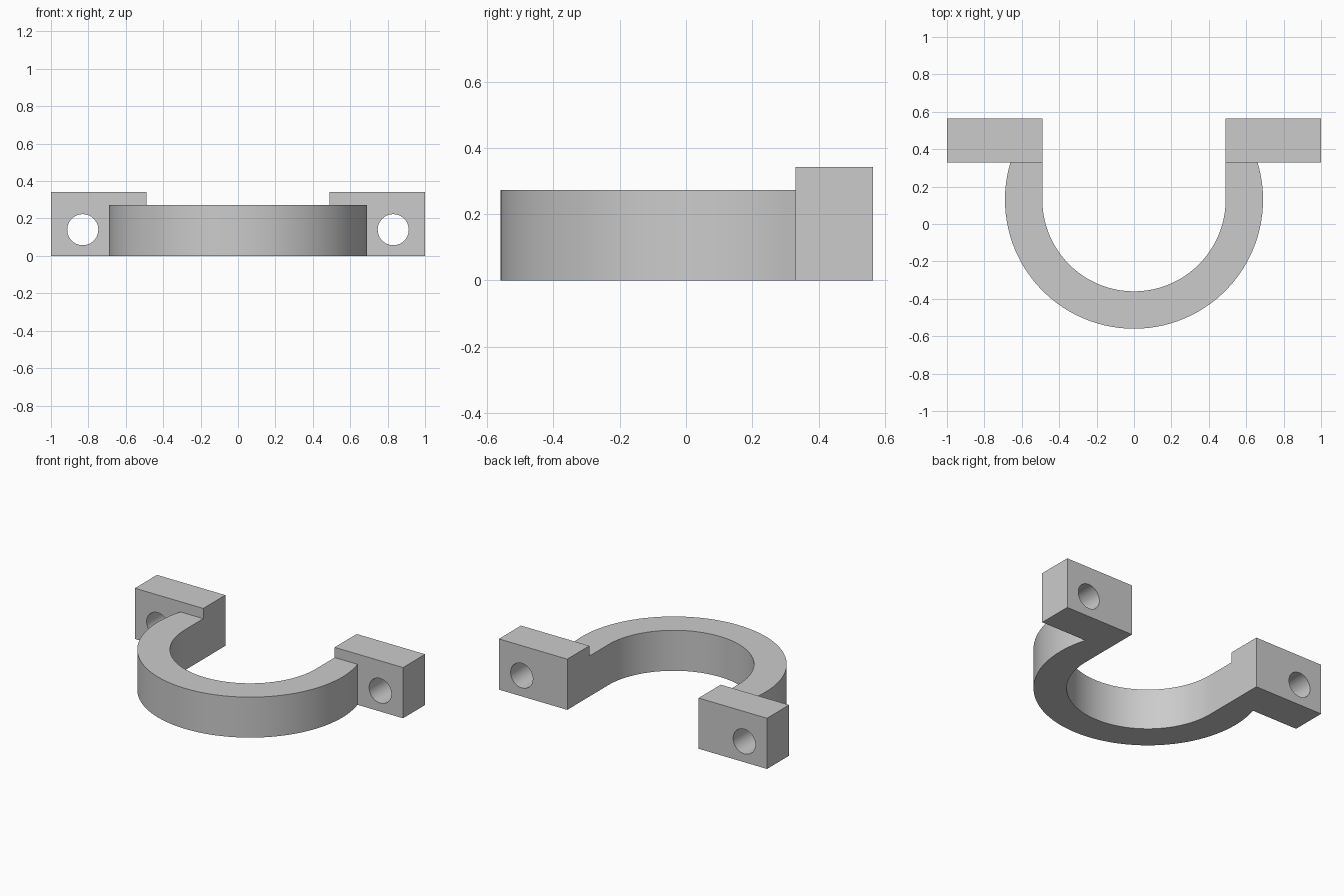
import bpy
import bmesh
from math import asin, cos, sin, pi, radians

cube = bpy.data.objects.get("Cube")
if cube:
    bpy.data.objects.remove(cube, do_unlink=True)

# Main sizes
INNER, OUTER = 0.49, 0.69
CENTRE_Y = 0.13
LUG_FRONT, LUG_BACK = 0.33, 0.565
BAND_HEIGHT, LUG_HEIGHT = 0.273, 0.342
HOLE_X, HOLE_Z, HOLE_RADIUS = 0.83, 0.14, 0.083
SEGMENTS = 64

grey = bpy.data.materials.new("plain grey")
grey.use_nodes = True
colour = (0.6, 0.6, 0.6, 1)
grey.diffuse_color = colour
grey.node_tree.nodes["Principled BSDF"].inputs["Base Color"].default_value = colour


def make_object(name, bm):
    bmesh.ops.recalc_face_normals(bm, faces=bm.faces)
    mesh = bpy.data.meshes.new(name)
    bm.to_mesh(mesh)
    bm.free()
    mesh.materials.append(grey)
    obj = bpy.data.objects.new(name, mesh)
    bpy.context.collection.objects.link(obj)
    return obj


def extrude_profile(name, points, height):
    bm = bmesh.new()
    face = bm.faces.new([bm.verts.new((x, y, 0)) for x, y in points])
    result = bmesh.ops.extrude_face_region(bm, geom=[face])
    top = [v for v in result["geom"] if isinstance(v, bmesh.types.BMVert)]
    bmesh.ops.translate(bm, verts=top, vec=(0, 0, height))
    return make_object(name, bm)


def arc(radius, start, end):
    angles = [start + (end - start) * i / SEGMENTS for i in range(SEGMENTS + 1)]
    return [(radius * cos(a), CENTRE_Y + radius * sin(a)) for a in angles]


def apply_boolean(obj, other, operation):
    mod = obj.modifiers.new(operation.lower(), 'BOOLEAN')
    mod.operation = operation
    mod.solver = 'EXACT'
    mod.object = other
    bpy.context.view_layer.objects.active = obj
    bpy.ops.object.modifier_apply(modifier=mod.name)
    bpy.data.objects.remove(other, do_unlink=True)


# Half-ring band: round outside, straight inner walls running up to the lugs
rise = asin((LUG_FRONT - CENTRE_Y) / OUTER)
outside = arc(OUTER, pi - (-rise) - 2 * rise, 2 * pi + rise)
inside = arc(INNER, 2 * pi, pi)
profile = outside + [(INNER, LUG_FRONT)] + inside + [(-INNER, LUG_FRONT)]
clamp = extrude_profile("clamp_band", profile, BAND_HEIGHT)

# Bolt lugs, each drilled from front to back and fused to the band
for side, label in ((1, "left"), (-1, "right")):
    corners = [(side * x, y) for x, y in ((INNER, LUG_FRONT), (1, LUG_FRONT),
                                          (1, LUG_BACK), (INNER, LUG_BACK))]
    lug = extrude_profile(label + "_lug", corners, LUG_HEIGHT)
    bpy.ops.mesh.primitive_cylinder_add(
        vertices=48, radius=HOLE_RADIUS, depth=1,
        location=(side * HOLE_X, LUG_BACK, HOLE_Z), rotation=(pi / 2, 0, 0))
    drill = bpy.context.object
    drill.hide_render = True
    drill.data.materials.append(grey)
    apply_boolean(lug, drill, 'DIFFERENCE')
    apply_boolean(clamp, lug, 'UNION')

# Smooth curved walls, crisp corners
bpy.ops.object.select_all(action='DESELECT')
clamp.select_set(True)
bpy.context.view_layer.objects.active = clamp
bpy.ops.object.shade_smooth_by_angle(angle=radians(30))
